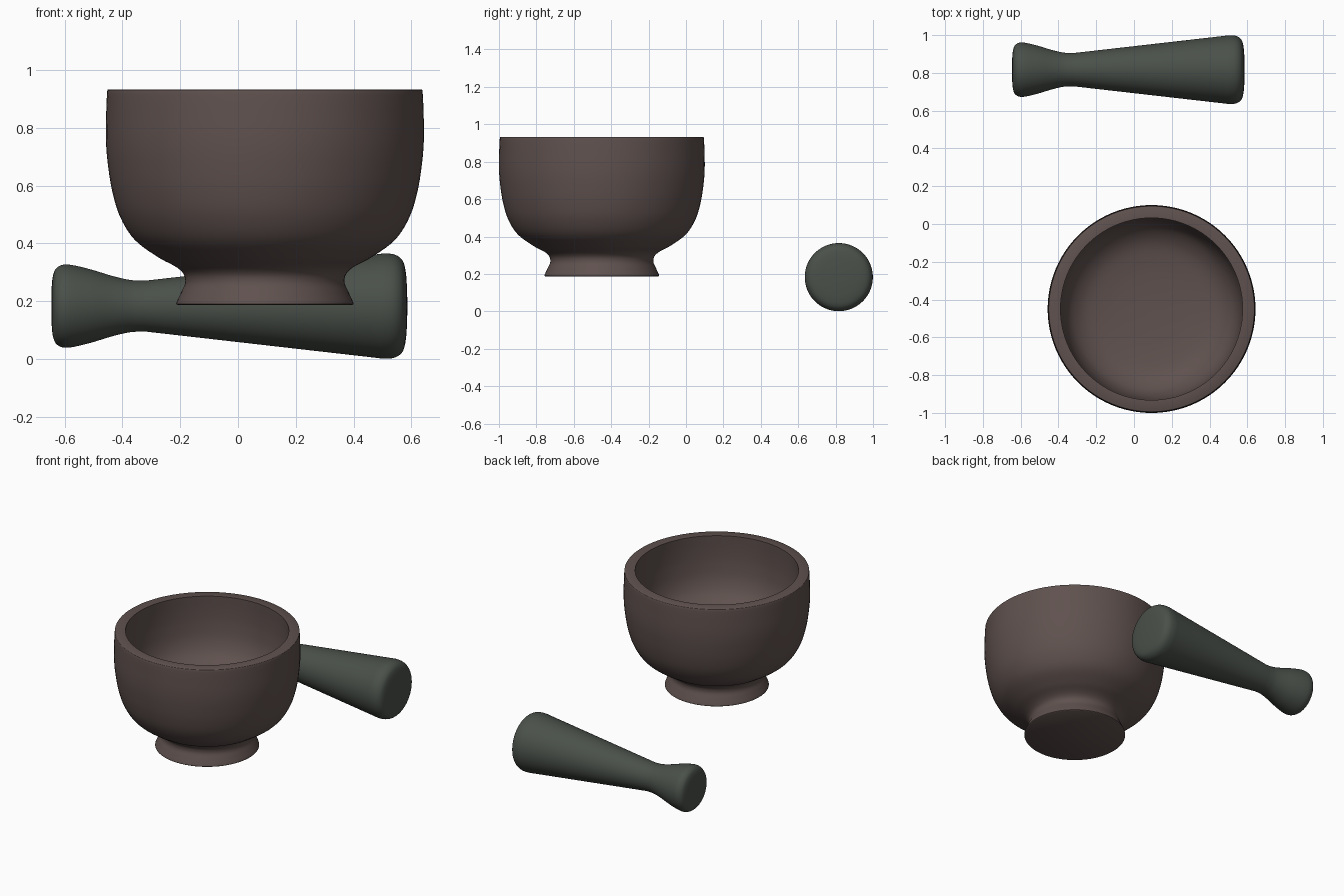
import bpy, bmesh, math
from mathutils import Vector, Matrix

if "Cube" in bpy.data.objects:
    bpy.data.objects.remove(bpy.data.objects["Cube"])


def smooth_curve(pts, steps=5):
    """Smooth curve through the given (radius, height) points."""
    p = [Vector(q) for q in pts]
    p = [p[0]] + p + [p[-1]]
    out = []
    for a, b, c, d in zip(p, p[1:], p[2:], p[3:]):
        # tangents scaled to segment length
        n = (c - b).length
        m0 = (c - a) / max((c - b).length + (b - a).length, 1e-6) * n
        m1 = (d - b) / max((d - c).length + (c - b).length, 1e-6) * n
        for i in range(steps):
            t = i / steps
            out.append((2*t**3 - 3*t*t + 1) * b + (t**3 - 2*t*t + t) * m0
                       + (3*t*t - 2*t**3) * c + (t**3 - t*t) * m1)
    return out + [p[-1]]


def lathe(name, profile, matrix, color, segs=96):
    bm = bmesh.new()
    vs = [bm.verts.new((r, 0, z)) for r, z in profile]
    es = [bm.edges.new(e) for e in zip(vs, vs[1:])]
    bmesh.ops.spin(bm, geom=vs + es, cent=(0, 0, 0), axis=(0, 0, 1),
                   angle=2 * math.pi, steps=segs)
    bmesh.ops.remove_doubles(bm, verts=bm.verts, dist=1e-4)
    bmesh.ops.recalc_face_normals(bm, faces=bm.faces)
    me = bpy.data.meshes.new(name)
    bm.to_mesh(me)
    bm.free()
    ob = bpy.data.objects.new(name, me)
    bpy.context.collection.objects.link(ob)
    ob.matrix_world = matrix
    mat = bpy.data.materials.new(name + "_stone")
    mat.diffuse_color = color
    mat.use_nodes = True
    mat.node_tree.nodes["Principled BSDF"].inputs["Base Color"].default_value = mat.diffuse_color
    me.materials.append(mat)
    bpy.ops.object.select_all(action='DESELECT')
    ob.select_set(True)
    bpy.context.view_layer.objects.active = ob
    bpy.ops.object.shade_smooth_by_angle(angle=math.radians(50))
    return ob


# mortar: flared foot, rounded outer wall, flat rim, hollow bowl
foot = smooth_curve([(0.302, 0.187), (0.307, 0.191), (0.29, 0.23), (0.276, 0.263),
                     (0.28, 0.292), (0.305, 0.317), (0.366, 0.35), (0.45, 0.412),
                     (0.50, 0.49), (0.528, 0.58), (0.544, 0.68), (0.55, 0.76),
                     (0.549, 0.85), (0.545, 0.93), (0.541, 0.933)])
bowl = smooth_curve([(0.482, 0.933), (0.484, 0.84), (0.48, 0.75), (0.463, 0.65),
                     (0.425, 0.575), (0.35, 0.52), (0.24, 0.495), (0.12, 0.485), (0, 0.482)])
lathe("mortar", [(0, 0.187)] + foot + bowl,
      Matrix.Translation((0.093, -0.45, 0)), (0.115, 0.083, 0.077, 1))

# pestle: small grip head, narrow neck, wide grinding end, lying along x
head = smooth_curve([(0.06, -0.645), (0.1, -0.641), (0.128, -0.631), (0.142, -0.61),
                     (0.143, -0.58), (0.127, -0.51), (0.103, -0.43), (0.09, -0.37),
                     (0.088, -0.32)])
grind = smooth_curve([(0.178, 0.47), (0.182, 0.51), (0.177, 0.545), (0.158, 0.569),
                      (0.12, 0.58), (0.06, 0.585)])
lathe("pestle", [(0, -0.646)] + head + grind + [(0, 0.586)],
      Matrix.Translation((0, 0.817, 0.183)) @ Matrix.Rotation(math.pi / 2, 4, 'Y'),
      (0.068, 0.08, 0.068, 1))
